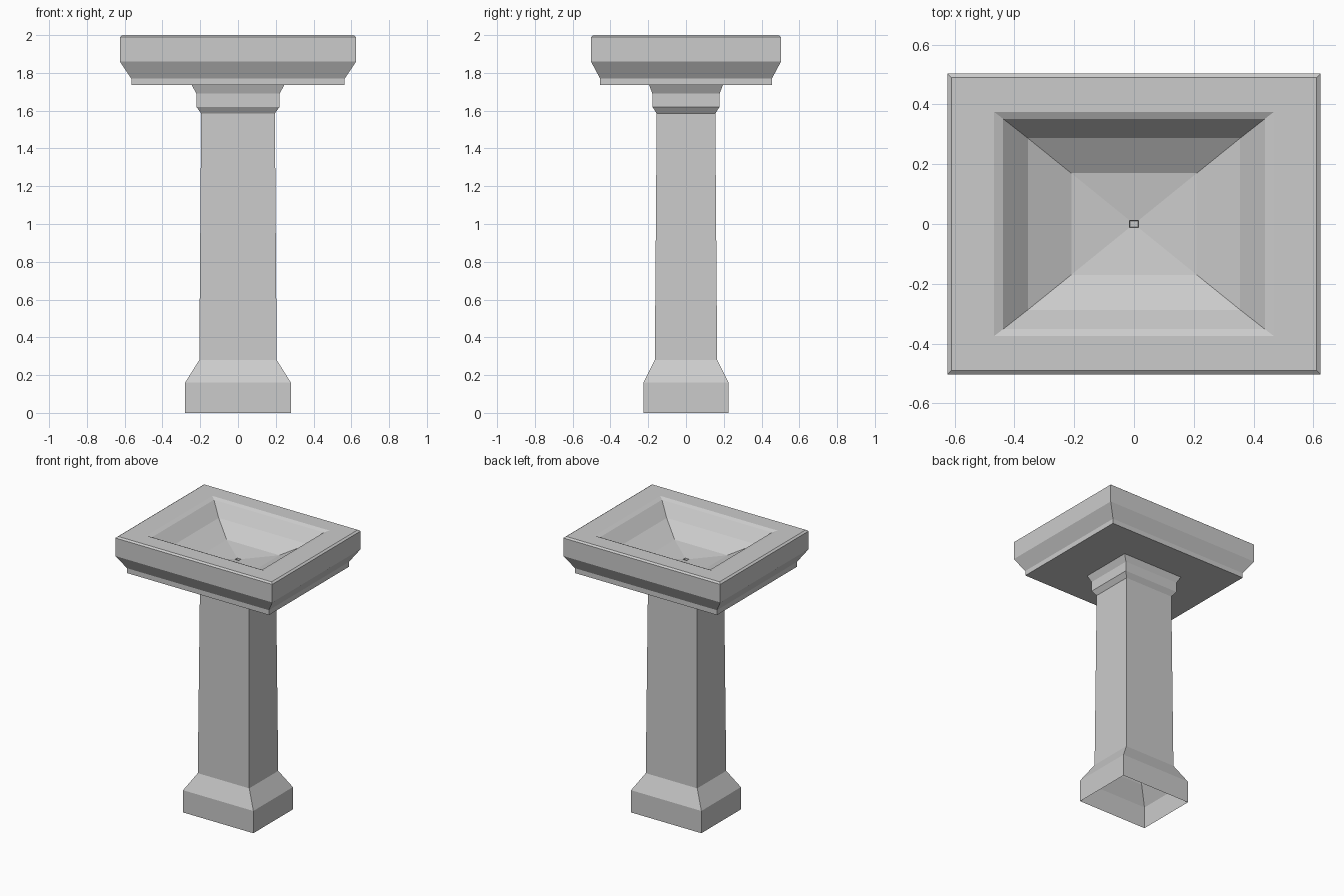
import bpy
import bmesh

cube = bpy.data.objects.get("Cube")
if cube:
    bpy.data.objects.remove(cube, do_unlink=True)

stone = bpy.data.materials.new("pale grey stone")
stone.use_nodes = True
colour = (0.6, 0.6, 0.6, 1)
stone.diffuse_color = colour
stone.node_tree.nodes["Principled BSDF"].inputs["Base Color"].default_value = colour


def rectangular_loft(name, profile, cap_end=False):
    """Skin a stack of rectangles given as (half width, half depth, height)."""
    bm = bmesh.new()
    rings = [[bm.verts.new((sx * w, sy * d, z))
              for sx, sy in ((-1, -1), (1, -1), (1, 1), (-1, 1))]
             for w, d, z in profile]
    for a, b in zip(rings, rings[1:]):
        for i in range(4):
            j = (i + 1) % 4
            bm.faces.new((a[i], a[j], b[j], b[i]))
    if cap_end:
        bm.faces.new(rings[-1])
    mesh = bpy.data.meshes.new(name)
    bm.to_mesh(mesh)
    bm.free()
    mesh.materials.append(stone)
    obj = bpy.data.objects.new(name, mesh)
    bpy.context.collection.objects.link(obj)
    return obj


# Hollow pedestal: plinth, tapered shaft and flared neck, open underneath
neck_top = (0.245, 0.195, 1.735)
rectangular_loft("pedestal", [
    (0.28, 0.225, 0), (0.28, 0.225, 0.16), (0.205, 0.165, 0.28),
    (0.195, 0.155, 1.585), (0.22, 0.178, 1.62), (0.22, 0.178, 1.69),
    neck_top,
])

# Basin: underside, moulded rim, bevelled lip, then the sloping bowl
underside = [neck_top, (0.565, 0.455, 1.735)]
rim = [(0.565, 0.455, 1.77), (0.625, 0.503, 1.86), (0.625, 0.503, 1.99),
       (0.611, 0.49, 2.0)]
bowl = [(0.468, 0.375, 2.0), (0.438, 0.352, 1.988), (0.355, 0.287, 1.905),
        (0.21, 0.17, 1.832), (0.015, 0.012, 1.812)]
rectangular_loft("basin", underside + rim + bowl)

# Small square drain sunk in the bowl floor
rectangular_loft("drain", [bowl[-1], (0.013, 0.01, 1.79)], cap_end=True)
